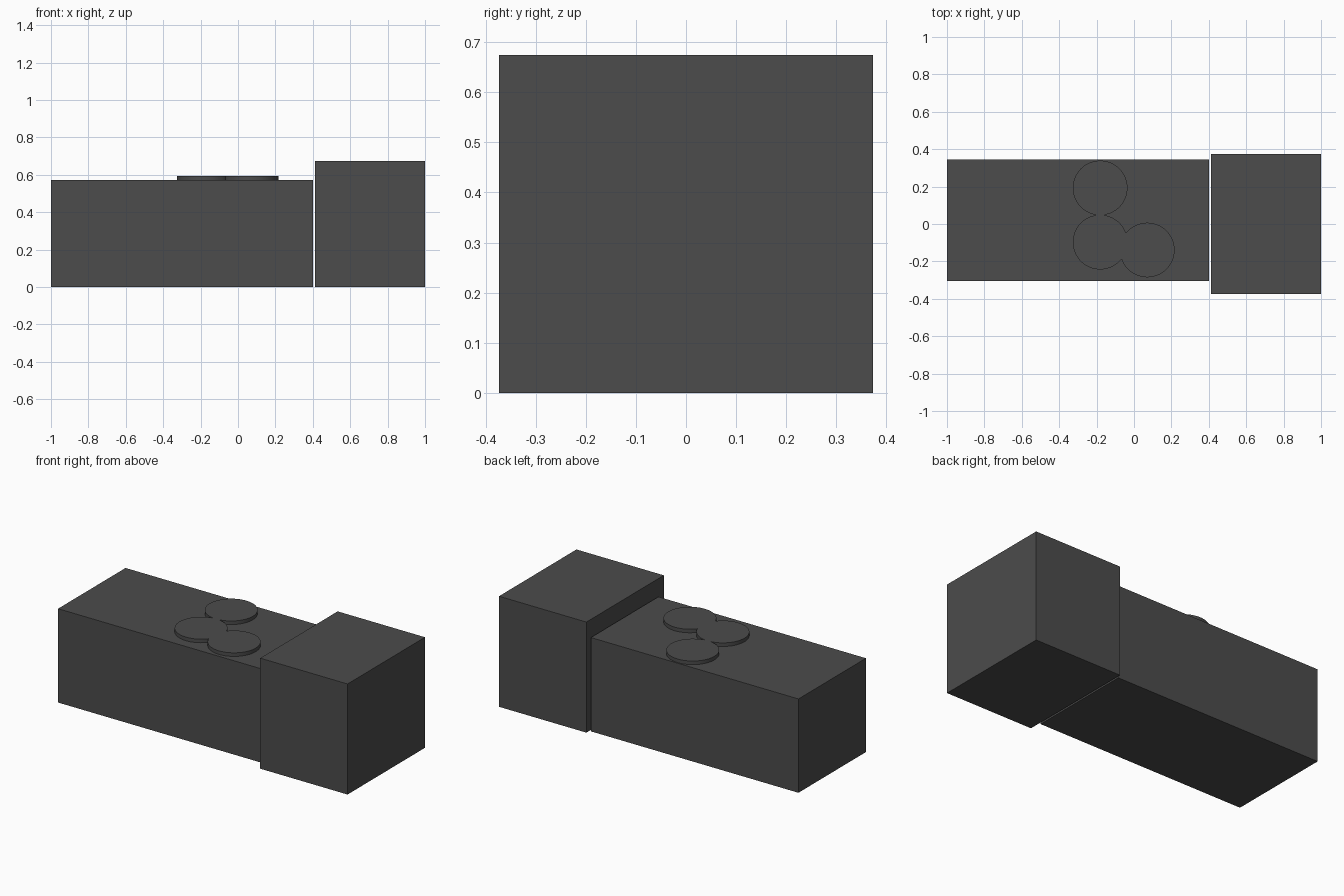
import bpy

if "Cube" in bpy.data.objects:
    bpy.data.objects.remove(bpy.data.objects["Cube"])

dark = bpy.data.materials.new("dark grey")
dark.diffuse_color = (0.072, 0.072, 0.072, 1)
dark.use_nodes = True
dark.node_tree.nodes["Principled BSDF"].inputs["Base Color"].default_value = dark.diffuse_color


def box(name, lo, hi):
    """Axis-aligned box between two corners."""
    centre = [(a + b) / 2 for a, b in zip(lo, hi)]
    bpy.ops.mesh.primitive_cube_add(size=1, location=centre)
    ob = bpy.context.object
    ob.name = name
    ob.scale = [b - a for a, b in zip(lo, hi)]
    bpy.ops.object.transform_apply(location=False, rotation=False, scale=True)
    ob.data.materials.append(dark)
    return ob


def disc(name, x, y, z0, z1, radius=0.146):
    """Flat round plate."""
    bpy.ops.mesh.primitive_cylinder_add(
        vertices=64, radius=radius, depth=z1 - z0, location=(x, y, (z0 + z1) / 2))
    ob = bpy.context.object
    ob.name = name
    ob.data.materials.append(dark)
    return ob


BODY_TOP = 0.572

# Long body and the larger end block, with a narrow gap between them
box("body", (-1.0, -0.305, 0), (0.40, 0.345, BODY_TOP))
box("end_block", (0.411, -0.373, 0), (1.0, 0.373, 0.674))

# Three round plates on top, fused into one raised outline
z0, z1 = BODY_TOP, 0.594
plates = disc("round_plates", -0.181, -0.097, z0, z1)
others = [disc("plate_helper", x, y, z0, z1)
          for x, y in ((-0.181, 0.193), (0.071, -0.139))]
for other in others:
    mod = plates.modifiers.new("union", "BOOLEAN")
    mod.operation = "UNION"
    mod.solver = "EXACT"
    mod.object = other

bpy.ops.object.select_all(action="DESELECT")
plates.select_set(True)
bpy.context.view_layer.objects.active = plates
for name in [m.name for m in plates.modifiers]:
    bpy.ops.object.modifier_apply(modifier=name)
for other in others:
    bpy.data.objects.remove(other)
bpy.ops.object.shade_smooth_by_angle()
